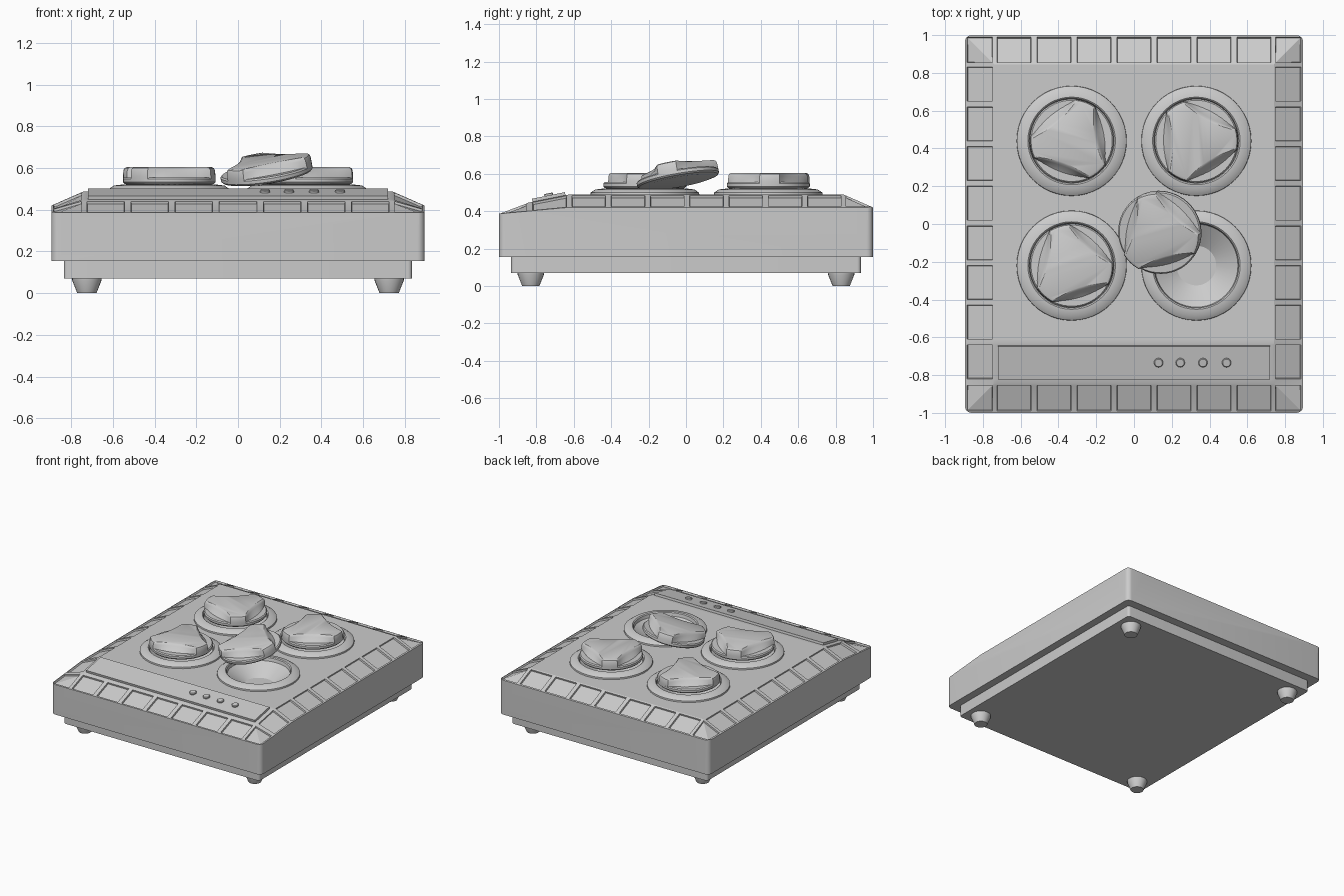
import bpy, bmesh
from math import sin, cos, pi, radians, atan2
from mathutils import Matrix

if "Cube" in bpy.data.objects:
    bpy.data.objects.remove(bpy.data.objects["Cube"])

def make(name, bm, angle=30, loc=(0, 0, 0), rot=(0, 0, 0)):
    bmesh.ops.recalc_face_normals(bm, faces=bm.faces)
    me = bpy.data.meshes.new(name)
    bm.to_mesh(me)
    bm.free()
    ob = bpy.data.objects.new(name, me)
    bpy.context.collection.objects.link(ob)
    ob.location, ob.rotation_euler = loc, rot
    smooth(ob, angle)
    return ob

def smooth(ob, angle):
    bpy.ops.object.select_all(action='DESELECT')
    ob.select_set(True)
    bpy.context.view_layer.objects.active = ob
    bpy.ops.object.shade_smooth_by_angle(angle=radians(angle))

def loft(rings):
    """Skin a list of closed point rings and cap both ends."""
    bm = bmesh.new()
    vs = [[bm.verts.new(p) for p in r] for r in rings]
    n = len(vs[0])
    for a, b in zip(vs, vs[1:]):
        for i in range(n):
            bm.faces.new((a[i], a[(i + 1) % n], b[(i + 1) % n], b[i]))
    bm.faces.new(vs[0][::-1])
    bm.faces.new(vs[-1])
    return bm

def revolve(profile, n=48):
    return loft([[(r * cos(2 * pi * i / n), r * sin(2 * pi * i / n), z)
                  for i in range(n)] for r, z in profile])

def rounded_box(hx, hy, z0, z1, r=0.035, seg=6):
    pts = []
    for q, (sx, sy) in enumerate([(1, 1), (-1, 1), (-1, -1), (1, -1)]):
        for i in range(seg + 1):
            a = pi / 2 * (q + i / seg)
            pts.append((sx * (hx - r) + r * cos(a), sy * (hy - r) + r * sin(a)))
    return loft([[(x, y, z) for x, y in pts] for z in (z0, z1)])

def boolean(ob, cutter, op):
    cutter.hide_render = True
    m = ob.modifiers.new(op, 'BOOLEAN')
    m.operation, m.object, m.solver = op, cutter, 'EXACT'
    bpy.context.view_layer.objects.active = ob
    bpy.ops.object.modifier_apply(modifier=m.name)
    bpy.data.objects.remove(cutter)

def clamp(v):
    return max(0.0, min(1.0, v))

# Height of the sloped top surface
def height(x, y):
    t, s = clamp((0.895 - abs(x)) / 0.155), clamp((1 - abs(y)) / 0.155)
    k = clamp((y + 1) / 0.37)
    return 0.386 + 0.034 * k + min(t, s) * (0.028 + 0.04 * k)

# Body: grid surface with recessed border tiles, extruded down to a solid
tx = [0.2116 * (i - 3) for i in range(7)]
ty = [-0.73 + 0.21 * i for i in range(8)]
xs = sorted([s * v for s in (1, -1) for v in (0.91, 0.895, 0.885, 0.75, 0.74)]
            + [c + s * 0.09 for c in tx for s in (1, -1)])
ys = sorted([s * v for s in (1, -1) for v in (1.015, 1, 0.99, 0.855, 0.845)]
            + [c + s * 0.09 for c in ty for s in (1, -1)] + [-0.63])
bm = bmesh.new()
grid = [[bm.verts.new((x, y, height(x, y))) for x in xs] for y in ys]
tiles = []
for j in range(len(ys) - 1):
    for i in range(len(xs) - 1):
        q = [grid[j][i], grid[j][i + 1], grid[j + 1][i + 1], grid[j + 1][i]]
        cx, cy = (xs[i] + xs[i + 1]) / 2, (ys[j] + ys[j + 1]) / 2
        bx, by = 0.75 < abs(cx) < 0.885, 0.855 < abs(cy) < 0.99
        if abs(cx) > 0.74 and abs(cy) > 0.845:      # hipped corner
            if cx * cy < 0:
                q = q[1:] + q[:1]
            fs = [bm.faces.new(q[:3]), bm.faces.new((q[0], q[2], q[3]))]
            if bx and by:
                tiles += fs
        else:
            f = bm.faces.new(q)
            if (bx and any(abs(cy - c) < 0.05 for c in ty)) or \
               (by and any(abs(cx - c) < 0.05 for c in tx)):
                tiles.append(f)
rim = [e for e in bm.edges if e.is_boundary]
bm.normal_update()
bmesh.ops.inset_region(bm, faces=tiles, thickness=0.002, depth=-0.012, use_even_offset=True)
ext = bmesh.ops.extrude_edge_only(bm, edges=rim)['geom']
for v in ext:
    if isinstance(v, bmesh.types.BMVert):
        v.co.z = 0.1
bmesh.ops.edgeloop_fill(bm, edges=[e for e in bm.edges if e.is_boundary])
body = make("body", bm)
boolean(body, make("outline_cutter", rounded_box(0.895, 1.0, 0.155, 0.8)), 'INTERSECT')

# Wells: cut, then lined with a raised collar and conical bowl
spots = [(-0.33, 0.44), (0.33, 0.44), (-0.33, -0.22), (0.33, -0.22)]
for x, y in spots:
    boolean(body, make("well_cutter", revolve([(0.24, 0.385), (0.24, 0.7)]), loc=(x, y, 0)),
            'DIFFERENCE')
    make("well_collar", revolve([(0.236, 0.39), (0.236, 0.482), (0.292, 0.482), (0.29, 0.499),
                                 (0.265, 0.516), (0.232, 0.52), (0.225, 0.514), (0.22, 0.49),
                                 (0.105, 0.41)]), loc=(x, y, 0))
smooth(body, 20)

# Plinth and feet
make("plinth", rounded_box(0.835, 0.935, 0.07, 0.16, 0.02))
for sx in (-1, 1):
    for sy in (-1, 1):
        make("foot", revolve([(0.046, 0), (0.07, 0.06), (0.071, 0.075)], 24),
             loc=(sx * 0.725, sy * 0.83, 0))

# Control strip and buttons
tilt = atan2(height(0, -0.64) - height(0, -0.82), 0.18)
strip_z = height(0, -0.7325)
bm = bmesh.new()
bmesh.ops.create_cube(bm, size=1, matrix=Matrix.Diagonal((1.44, 0.18, 0.034, 1)))
make("control_strip", bm, loc=(0, -0.7325, strip_z), rot=(tilt, 0, 0))
for x in (0.13, 0.245, 0.365, 0.49):
    make("button", revolve([(0.024, 0), (0.024, 0.026), (0.02, 0.029)], 24),
         loc=(x, -0.73, strip_z), rot=(tilt, 0, 0))

# Knob: round base with a three-armed grip
def grip_ring(z, r, sag):
    pts, w = [], radians(14)
    for k in range(3):
        a = k * 2 * pi / 3
        pts += [(r * cos(a + w * u), r * sin(a + w * u), z) for u in (-1, -.5, 0, .5, 1)]
        mid, half = a + pi / 3, pi / 3 - w
        for i in range(1, 10):
            s = i / 5 - 1
            d = r * cos(half) - sag * (1 - s * s) ** 1.5
            e = r * sin(half) * s
            pts.append((d * cos(mid) - e * sin(mid), d * sin(mid) + e * cos(mid), z))
    return pts

def knob(loc, rot):
    make("knob_base", revolve([(0.19, 0), (0.215, 0.006), (0.222, 0.014), (0.222, 0.03),
                               (0.215, 0.037)]), loc=loc, rot=rot)
    make("knob_grip", loft([grip_ring(0.03, 0.222, -0.03), grip_ring(0.042, 0.222, -0.012),
                            grip_ring(0.07, 0.22, 0.012), grip_ring(0.081, 0.215, 0.018),
                            grip_ring(0.086, 0.205, 0.02)]), loc=loc, rot=rot)

for (x, y), a in zip(spots, (70, 2, 108)):
    knob((x, y, 0.518), (0, 0, radians(a)))

# Loose knob, tilted on the collar edge
knob((0.14, -0.04, 0.556), (radians(-11), radians(-7), radians(107)))
